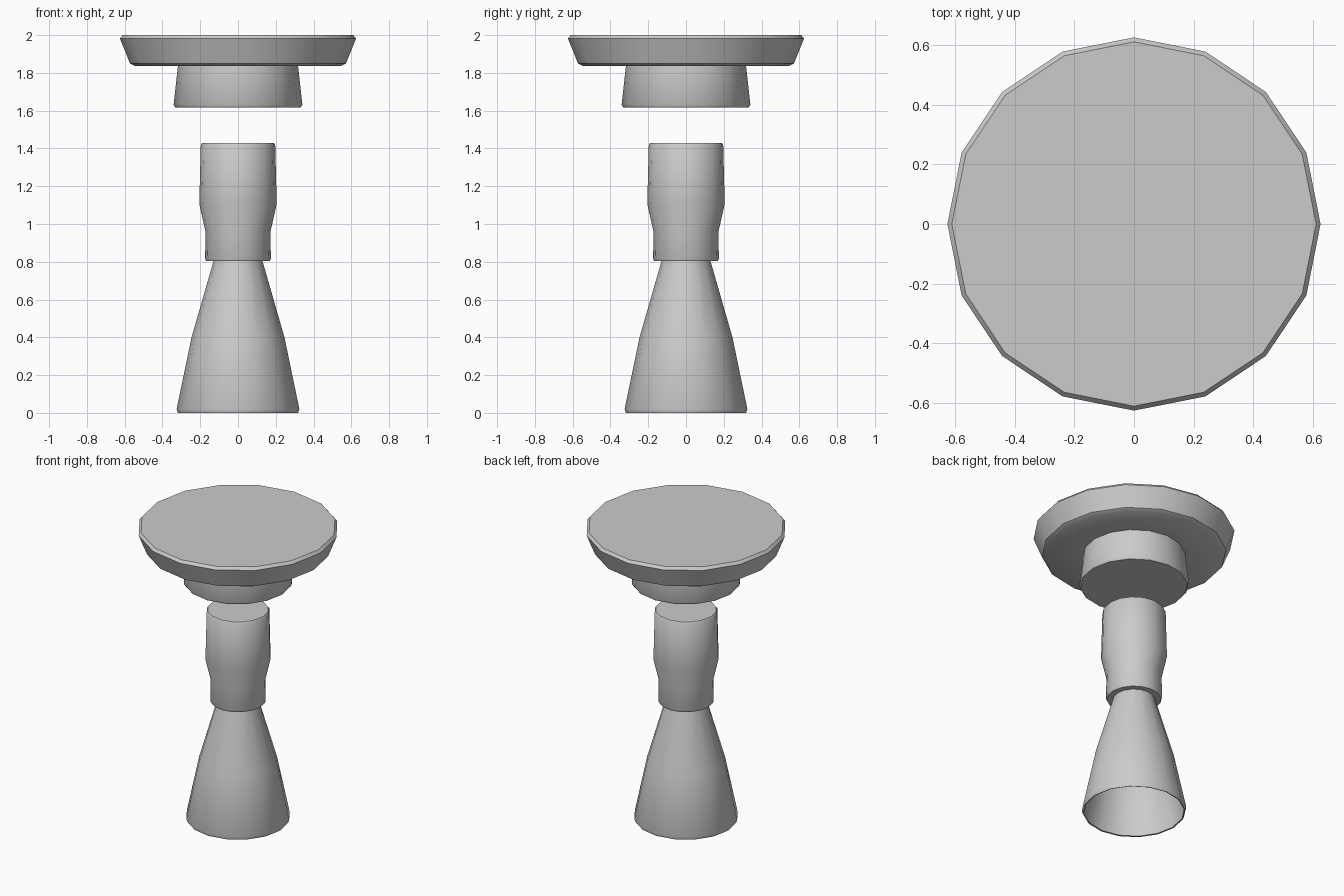
import bpy, bmesh, math

if "Cube" in bpy.data.objects:
    bpy.data.objects.remove(bpy.data.objects["Cube"])

SIDES = 16


def lathe(name, profile, cap_start=False, cap_end=False):
    """Revolve (radius, height) points, listed bottom to top, around z."""
    bm = bmesh.new()
    rings = []
    for r, z in profile:
        rings.append([bm.verts.new((r * math.cos(2 * math.pi * i / SIDES),
                                    r * math.sin(2 * math.pi * i / SIDES), z))
                      for i in range(SIDES)])
    for low, high in zip(rings, rings[1:]):
        for i in range(SIDES):
            j = (i + 1) % SIDES
            bm.faces.new((low[i], low[j], high[j], high[i]))
    if cap_start:
        bm.faces.new(rings[0][::-1])
    if cap_end:
        bm.faces.new(rings[-1])
    mesh = bpy.data.meshes.new(name)
    bm.to_mesh(mesh)
    bm.free()
    obj = bpy.data.objects.new(name, mesh)
    bpy.context.collection.objects.link(obj)
    bpy.ops.object.select_all(action='DESELECT')
    obj.select_set(True)
    bpy.context.view_layer.objects.active = obj
    bpy.ops.object.shade_smooth_by_angle(angle=math.radians(40))
    return obj


# Hollow flared foot, open underneath, with a small rolled lip
lathe("flared_foot", [(0.31, 0.003), (0.318, 0.0), (0.325, 0.02),
                      (0.246, 0.40), (0.13, 0.803)])

# Stem with a stepped underside and a capped top
lathe("stem", [(0.13, 0.803), (0.168, 0.803), (0.174, 0.815), (0.172, 0.96),
               (0.205, 1.105), (0.197, 1.42), (0.19, 1.43)], cap_end=True)

# Floating collar below the plate
lathe("collar", [(0.333, 1.618), (0.341, 1.63), (0.318, 1.836)],
      cap_start=True)

# Wide top plate
lathe("top_plate", [(0.318, 1.836), (0.545, 1.836), (0.572, 1.85),
                    (0.625, 1.982), (0.61, 2.0)], cap_end=True)
